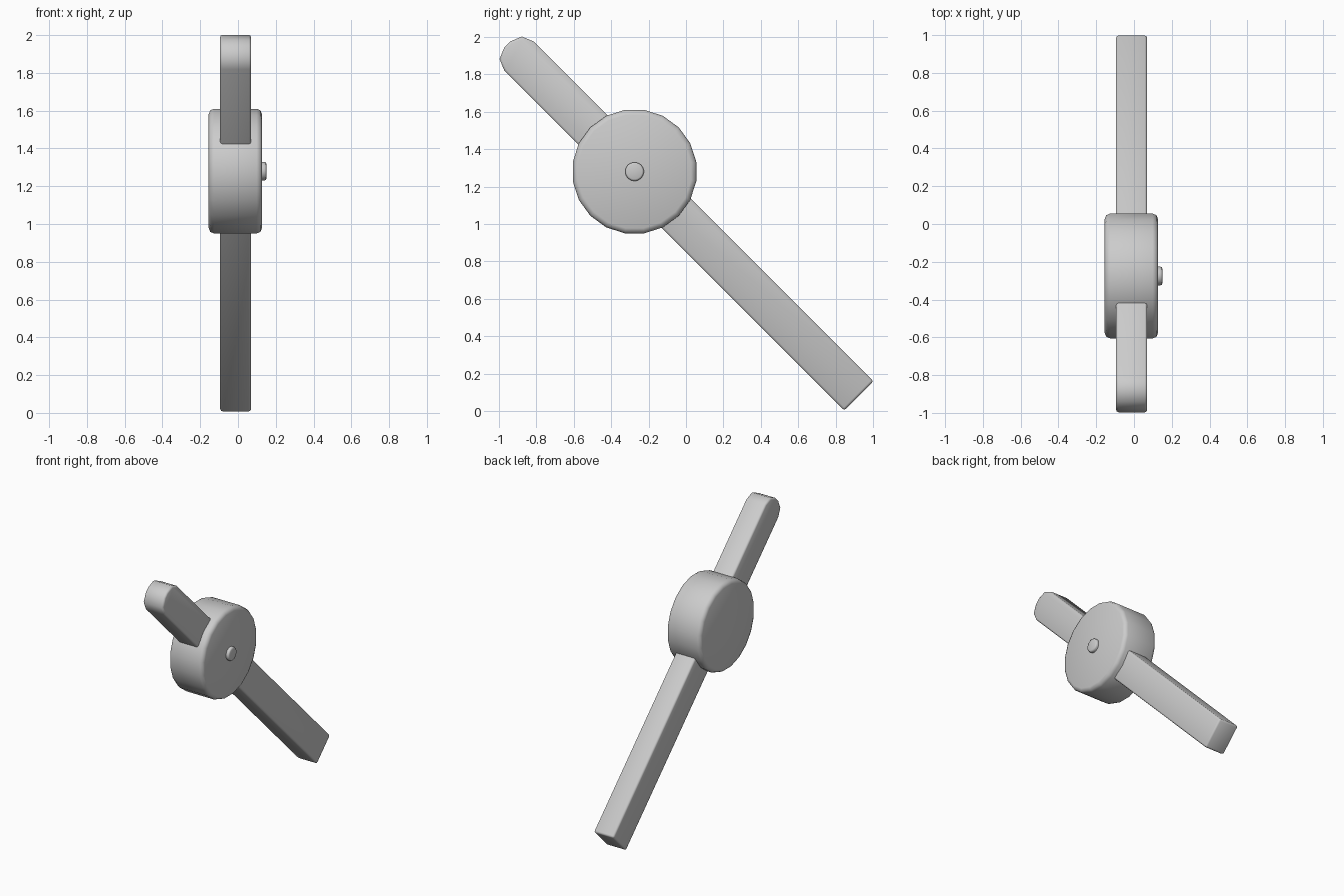
import bpy, bmesh
from math import sin, cos, pi, radians, sqrt

if "Cube" in bpy.data.objects:
    bpy.data.objects.remove(bpy.data.objects["Cube"])

CY, CZ = -0.275, 1.28  # centre of the hub in the y-z plane


def extrude_x(name, profile, x0, x1, bevel, segments=2):
    """Prism from a (y, z) profile between x0 and x1, with softened edges."""
    bm = bmesh.new()
    a = [bm.verts.new((x0, y, z)) for y, z in profile]
    b = [bm.verts.new((x1, y, z)) for y, z in profile]
    n = len(profile)
    bm.faces.new(a)
    bm.faces.new(b)
    for i in range(n):
        j = (i + 1) % n
        bm.faces.new((a[i], a[j], b[j], b[i]))
    bmesh.ops.recalc_face_normals(bm, faces=bm.faces)
    mesh = bpy.data.meshes.new(name)
    bm.to_mesh(mesh)
    bm.free()
    ob = bpy.data.objects.new(name, mesh)
    bpy.context.collection.objects.link(ob)
    mod = ob.modifiers.new("soft_edges", 'BEVEL')
    mod.width = bevel
    mod.segments = segments
    mod.limit_method = 'ANGLE'
    mod.angle_limit = radians(60)
    bpy.ops.object.select_all(action='DESELECT')
    bpy.context.view_layer.objects.active = ob
    ob.select_set(True)
    bpy.ops.object.modifier_apply(modifier=mod.name)
    bpy.ops.object.shade_smooth_by_angle(angle=radians(50))
    return ob


def disc(radius, sides):
    step = 2 * pi / sides
    return [(CY + radius * cos((i + 0.5) * step), CZ + radius * sin((i + 0.5) * step))
            for i in range(sides)]


def diagonal(u, v):
    """u runs up the bar from the hub centre, v across it."""
    return (CY + (v - u) / sqrt(2), CZ + (v + u) / sqrt(2))


# Diagonal bar: square lower end, rounded upper end
half, low, high, r = 0.111, -1.695, 0.962, 0.09
bar = [(low, -half), (low, half)]
for side in (1, -1):
    arc = [(high - r + r * sin(t), side * (half - r + r * cos(t)))
           for t in (0, pi / 4, pi / 2)]
    bar += arc if side > 0 else arc[::-1]
extrude_x("diagonal_bar", [diagonal(u, v) for u, v in bar], -0.095, 0.07, 0.013)

# Round hub and the small pivot button on its right face
extrude_x("hub", disc(0.334, 20), -0.155, 0.127, 0.028)
extrude_x("pivot_button", disc(0.05, 20), 0.10, 0.15, 0.01)
